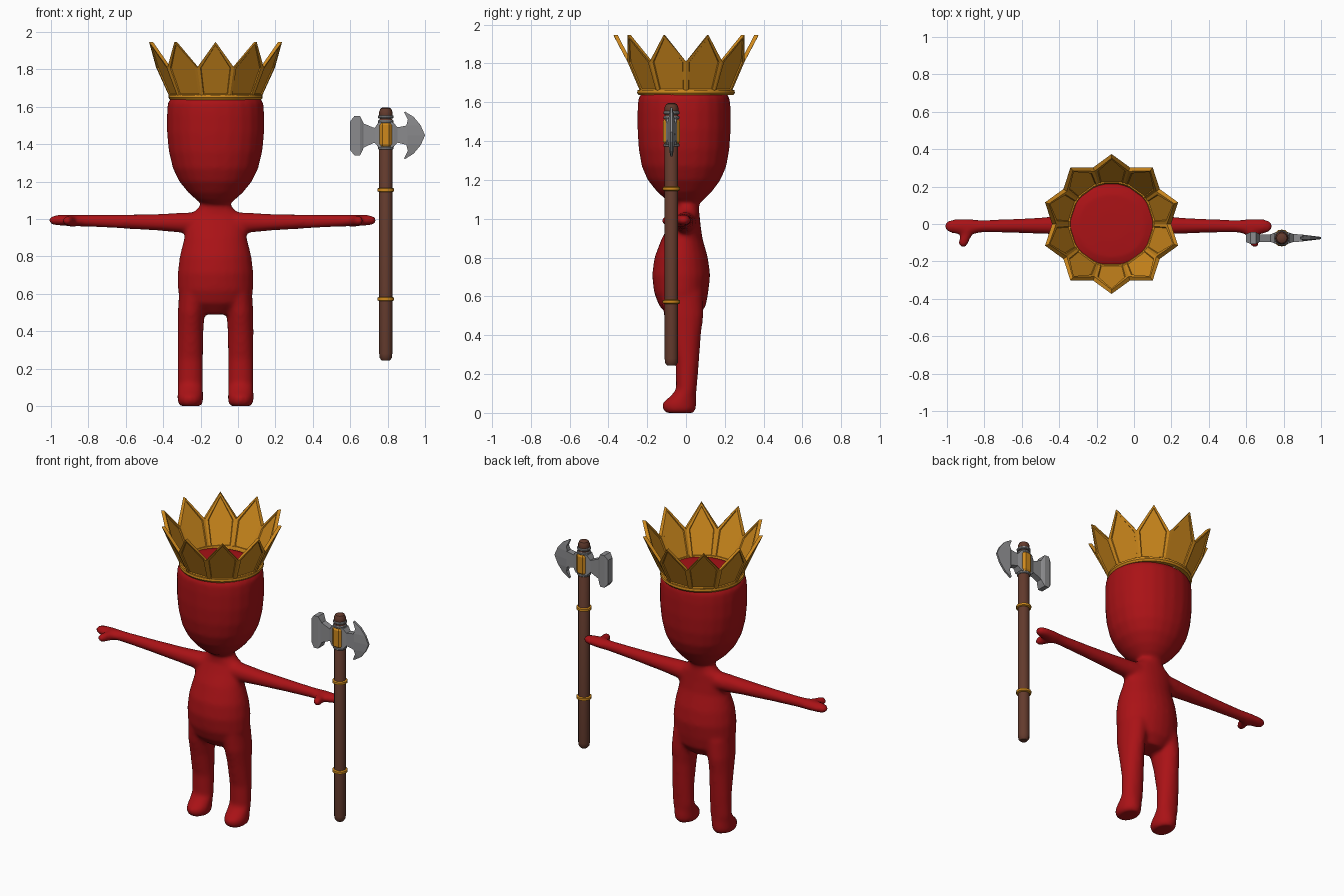
import bpy, bmesh, math
from mathutils import Vector

if "Cube" in bpy.data.objects:
    bpy.data.objects.remove(bpy.data.objects["Cube"])

CX = -0.12                      # centre line of the figure
AX, AY = 0.79, -0.075           # axis of the axe


def material(name, rgb):
    m = bpy.data.materials.new(name)
    m.diffuse_color = (*rgb, 1)
    m.use_nodes = True
    m.node_tree.nodes["Principled BSDF"].inputs["Base Color"].default_value = m.diffuse_color
    return m


RED = material("red", (0.40, 0.006, 0.008))
GOLD = material("gold", (0.62, 0.25, 0.012))
STEEL = material("steel grey", (0.26, 0.26, 0.27))
WOOD = material("brown wood", (0.125, 0.043, 0.026))


def finish(bm, name, mat, smooth=None):
    bmesh.ops.recalc_face_normals(bm, faces=bm.faces[:])
    me = bpy.data.meshes.new(name)
    bm.to_mesh(me)
    bm.free()
    me.materials.append(mat)
    ob = bpy.data.objects.new(name, me)
    bpy.context.collection.objects.link(ob)
    if smooth:
        bpy.ops.object.select_all(action='DESELECT')
        ob.select_set(True)
        bpy.context.view_layer.objects.active = ob
        bpy.ops.object.shade_smooth_by_angle(angle=math.radians(smooth))
    return ob


def skin(bm, rings):
    """Join equal rings of points into a closed tube."""
    rows = [[bm.verts.new(p) for p in ring] for ring in rings]
    n = len(rows[0])
    for a, b in zip(rows, rows[1:]):
        for i in range(n):
            j = (i + 1) % n
            bm.faces.new((a[i], a[j], b[j], b[i]))
    bm.faces.new(rows[0])
    bm.faces.new(rows[-1])


def oval(c, u, v, n=24, power=2.0):
    c, u, v = Vector(c), Vector(u), Vector(v)
    out = []
    for i in range(n):
        a = 2 * math.pi * i / n
        ca, sa = math.cos(a), math.sin(a)
        e = 2 / power
        out.append(c + u * math.copysign(abs(ca) ** e, ca)
                   + v * math.copysign(abs(sa) ** e, sa))
    return out


def upright(bm, rows, x=CX, power=2.0):
    """rows: z, x offset, y centre, x radius, y radius"""
    skin(bm, [oval((x + dx, y, z), (rx, 0, 0), (0, ry, 0), 24, power)
              for z, dx, y, rx, ry in rows])


def lathe(name, profile, mat, x, y, sides, smooth=None, turn=0.0):
    bm = bmesh.new()
    skin(bm, [[(x + r * math.cos(turn + 2 * math.pi * i / sides),
                y + r * math.sin(turn + 2 * math.pi * i / sides), z)
               for i in range(sides)] for r, z in profile])
    return finish(bm, name, mat, smooth)


# ---- body: overlapping lofts fused into one soft skin
bm = bmesh.new()
# torso and neck
upright(bm, [(0.49, 0, -0.01, .09, .07), (0.55, 0, -.018, .185, .12),
             (0.62, 0, -.025, .202, .140), (0.71, 0, -.025, .203, .150),
             (0.80, 0, -.025, .192, .138), (0.90, 0, -.02, .167, .105),
             (0.97, 0, -.005, .162, .080), (1.02, 0, .005, .145, .065),
             (1.05, 0, .005, .10, .062), (1.08, 0, .005, .08, .062),
             (1.14, 0, .0, .08, .062)])
# head
upright(bm, [(1.075, 0, 0, .06, .06), (1.10, 0, -.005, .10, .10),
             (1.14, 0, -.008, .145, .142), (1.20, 0, -.01, .194, .188),
             (1.27, 0, -.01, .228, .218), (1.36, 0, -.01, .250, .234),
             (1.46, 0, -.01, .260, .240), (1.56, 0, -.01, .260, .240),
             (1.62, 0, -.01, .256, .236), (1.652, 0, -.01, .235, .215),
             (1.668, 0, -.01, .18, .17), (1.672, 0, -.01, .08, .08)],
        power=2.15)
for s, k in ((1, 0.975), (-1, 1.01)):
    # leg and foot
    upright(bm, [(z, s * dx, y, rx, ry) for z, dx, y, rx, ry in (
        (.62, .11, -.02, .085, .11), (.5, .130, -.012, .072, .102),
        (.4, .134, -.005, .069, .082), (.25, .135, .006, .068, .060),
        (.12, .135, .002, .068, .053), (.085, .135, -.015, .068, .067),
        (.05, .135, -.034, .069, .088), (.018, .135, -.035, .068, .086),
        (0, .135, -.033, .055, .072))])
    # arm and hand
    skin(bm, [oval((CX + s * k * x, y, z), (0, ry, 0), (0, 0, rz))
              for x, y, z, ry, rz in (
        (.08, 0, .98, .06, .055), (.18, -.005, .98, .054, .054),
        (.30, -.008, .982, .048, .045), (.50, -.01, .986, .038, .037),
        (.68, -.012, .990, .034, .031), (.77, -.015, .992, .042, .031),
        (.84, -.013, .993, .038, .028), (.868, -.012, .993, .030, .022),
        (.88, -.012, .993, .015, .012))])
    # thumb
    skin(bm, [oval((CX + s * k * x, y, .99), (r, 0, 0), (0, 0, r))
              for x, y, r in ((.755, -.01, .034), (.765, -.05, .030),
                              (.78, -.085, .029), (.785, -.112, .024),
                              (.786, -.124, .012))])
body = finish(bm, "body", RED)
m = body.modifiers.new("fuse", 'REMESH')
m.mode, m.voxel_size, m.use_smooth_shade = 'VOXEL', 0.012, True
m = body.modifiers.new("soften", 'SMOOTH')
m.factor, m.iterations = 0.5, 8

# ---- crown: ten pointed panels with sunken fields on both sides
bm = bmesh.new()


def polar(r, deg, z):
    a = math.radians(deg)
    return bm.verts.new((CX + r * math.cos(a), r * math.sin(a), z))


low = [polar(.246, 36 * i, 1.652) for i in range(10)]
dip = [polar(.318, 36 * i, 1.81) for i in range(10)]
for i in range(10):
    j = (i + 1) % 10
    bm.faces.new((low[i], low[j], dip[j],
                  polar(.374, 36 * i + 18, 1.947), dip[i]))
bmesh.ops.recalc_face_normals(bm, faces=bm.faces[:])
for f in bm.faces:              # make sure panels face outward
    c = f.calc_center_median()
    if f.normal.dot(Vector((c.x - CX, c.y, 0))) < 0:
        f.normal_flip()
inner = {}                      # inner shell, moved toward the axis
for v in bm.verts[:]:
    d = Vector((v.co.x - CX, v.co.y, 0)).normalized()
    inner[v] = bm.verts.new(v.co - d * .022)
outer_faces = bm.faces[:]
rims = [e for e in bm.edges if len(e.link_faces) == 1]
for f in outer_faces:
    bm.faces.new([inner[v] for v in reversed(f.verts)])
for e in rims:
    a, b = e.verts
    bm.faces.new((a, b, inner[b], inner[a]))
bmesh.ops.recalc_face_normals(bm, faces=bm.faces[:])
panels = [f for f in bm.faces if len(f.verts) == 5]
bmesh.ops.inset_individual(bm, faces=panels, thickness=.018, depth=0)
bmesh.ops.inset_individual(bm, faces=panels, thickness=.004, depth=-.006)
finish(bm, "crown_points", GOLD)

# crown band
bm = bmesh.new()
ring = [(.216, 1.640), (.244, 1.637), (.252, 1.648), (.250, 1.662),
        (.222, 1.664)]
rows = [[polar(r, 9 * i, z) for r, z in ring] for i in range(40)]
for i in range(40):
    a, b = rows[i], rows[(i + 1) % 40]
    for k in range(5):
        bm.faces.new((a[k], a[(k + 1) % 5], b[(k + 1) % 5], b[k]))
finish(bm, "crown_band", GOLD, 30)

# ---- axe shaft, knob and rings
lathe("axe_shaft", [(.022, .243), (.033, .258), (.035, .28), (.035, 1.53),
                    (.028, 1.54)], WOOD, AX, AY, 12, 35)
lathe("axe_knob", [(.03, 1.535), (.036, 1.55), (.035, 1.575), (.028, 1.59),
                   (.014, 1.597)], WOOD, AX, AY, 12, 35)
for z in (.572, 1.155):
    lathe("shaft_ring", [(.036, z - .011), (.045, z - .007), (.045, z + .007),
                         (.036, z + .011)], GOLD, AX, AY, 16, 30)

# ---- axe head hub, with steel collars
T = math.pi / 8
lathe("axe_hub", [(.036, 1.382), (.047, 1.398), (.047, 1.502), (.036, 1.518)],
      GOLD, AX, AY, 8, turn=T)
for z in (1.379, 1.521, 1.546):
    lathe("axe_collar", [(.038, z - .008), (.042, z - .004), (.042, z + .004),
                         (.038, z + .008)], STEEL, AX, AY, 12)


def bar(name, sections):
    """sections along x: x, low z, high z, half thickness"""
    bm = bmesh.new()
    skin(bm, [[(x, AY - t, a), (x, AY + t, a), (x, AY + t, b), (x, AY - t, b)]
              for x, a, b, t in sections])
    return finish(bm, name, STEEL)


# hammer side and blade neck
bar("axe_hammer", [(.600, 1.368, 1.522, .022), (.622, 1.34, 1.55, .031),
                   (.652, 1.34, 1.55, .031), (.664, 1.362, 1.528, .025),
                   (.672, 1.382, 1.510, .020), (.730, 1.408, 1.486, .020),
                   (.750, 1.385, 1.515, .028), (.765, 1.38, 1.52, .03)])
bar("axe_neck", [(.815, 1.38, 1.52, .03), (.832, 1.385, 1.515, .028),
                 (.852, 1.408, 1.49, .021), (.905, 1.395, 1.50, .019)])

# crescent blade: thick inner curve, thin cutting edge
inside = [(.888, 1.570), (.908, 1.530), (.900, 1.500), (.892, 1.447),
          (.900, 1.395), (.908, 1.365), (.888, 1.324)]
edge = [(.893, 1.574), (.940, 1.545), (.977, 1.500), (1.0, 1.447),
        (.977, 1.395), (.940, 1.350), (.893, 1.320)]
thick = [.006, .013, .018, .019, .018, .013, .006]
bm = bmesh.new()
skin(bm, [[(p[0], AY - t, p[1]), (p[0], AY + t, p[1]),
           (q[0], AY + .006, q[1]), (q[0], AY - .006, q[1])]
          for p, q, t in zip(inside, edge, thick)])
finish(bm, "axe_blade", STEEL)
